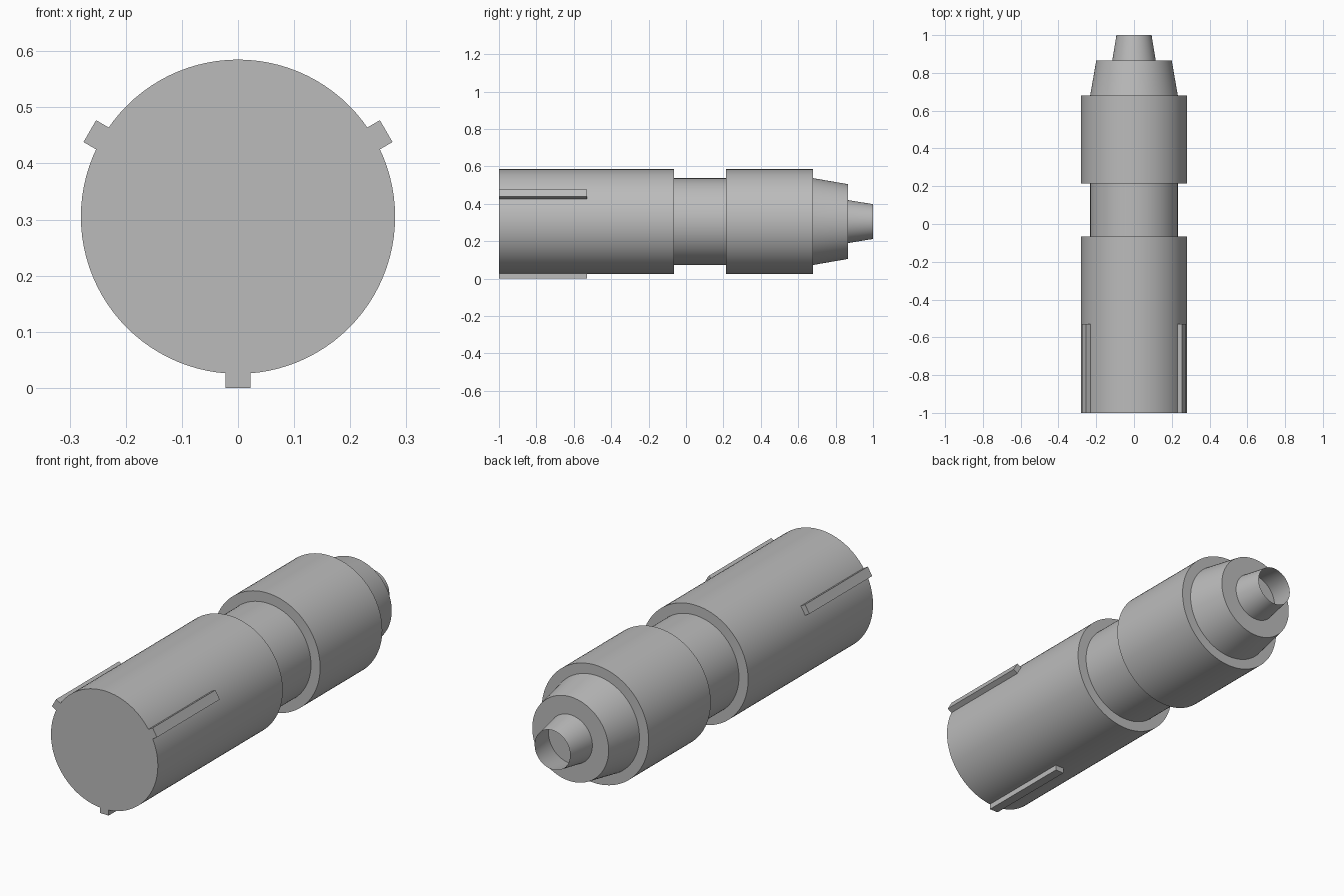
import bpy, bmesh, math
from mathutils import Matrix, Vector

cube = bpy.data.objects.get("Cube")
if cube:
    bpy.data.objects.remove(cube, do_unlink=True)

AXIS_Z = 0.305
SEGMENTS = 96

GREY = (0.5, 0.5, 0.5, 1)
metal = bpy.data.materials.new("plain grey")
metal.diffuse_color = GREY
metal.use_nodes = True
metal.node_tree.nodes["Principled BSDF"].inputs["Base Color"].default_value = GREY


def finish(name, bm):
    mesh = bpy.data.meshes.new(name)
    bm.to_mesh(mesh)
    bm.free()
    mesh.materials.append(metal)
    obj = bpy.data.objects.new(name, mesh)
    bpy.context.collection.objects.link(obj)
    bpy.ops.object.select_all(action="DESELECT")
    obj.select_set(True)
    bpy.context.view_layer.objects.active = obj
    bpy.ops.object.shade_smooth_by_angle(angle=math.radians(30))
    return obj


def lathe(name, profile):
    """Revolve (radius, y) points about the long axis."""
    bm = bmesh.new()
    verts = [bm.verts.new((r, y, AXIS_Z)) for r, y in profile]
    edges = [bm.edges.new(pair) for pair in zip(verts, verts[1:])]
    bmesh.ops.spin(bm, geom=verts + edges, cent=(0, 0, AXIS_Z), axis=(0, 1, 0),
                   angle=math.tau, steps=SEGMENTS, use_duplicate=False)
    bmesh.ops.remove_doubles(bm, verts=bm.verts, dist=1e-5)
    bmesh.ops.recalc_face_normals(bm, faces=bm.faces)
    return finish(name, bm)


# Main barrel, narrow waist, collar and tapered shoulder
lathe("barrel", [(0, -1), (0.28, -1), (0.28, -0.065), (0, -0.065)])
lathe("waist", [(0.232, -0.065), (0.232, 0.215)])
lathe("collar", [(0, 0.215), (0.28, 0.215), (0.28, 0.68), (0, 0.68)])
lathe("shoulder", [(0.232, 0.68), (0.2, 0.865), (0, 0.865)])

# Thin open nozzle at the back end
lathe("nozzle", [(0.115, 0.865), (0.093, 1.0)])

# Three keys spaced evenly around the front of the barrel
for name, turn in (("bottom_key", 0), ("left_key", 120), ("right_key", -120)):
    bm = bmesh.new()
    place = (Matrix.Translation((0, 0, AXIS_Z))
             @ Matrix.Rotation(math.radians(-turn), 4, "Y")
             @ Matrix.Translation((0, -0.765, -0.2825))
             @ Matrix.Diagonal(Vector((0.045, 0.47, 0.045, 1))))
    bmesh.ops.create_cube(bm, size=1, matrix=place)
    finish(name, bm)
